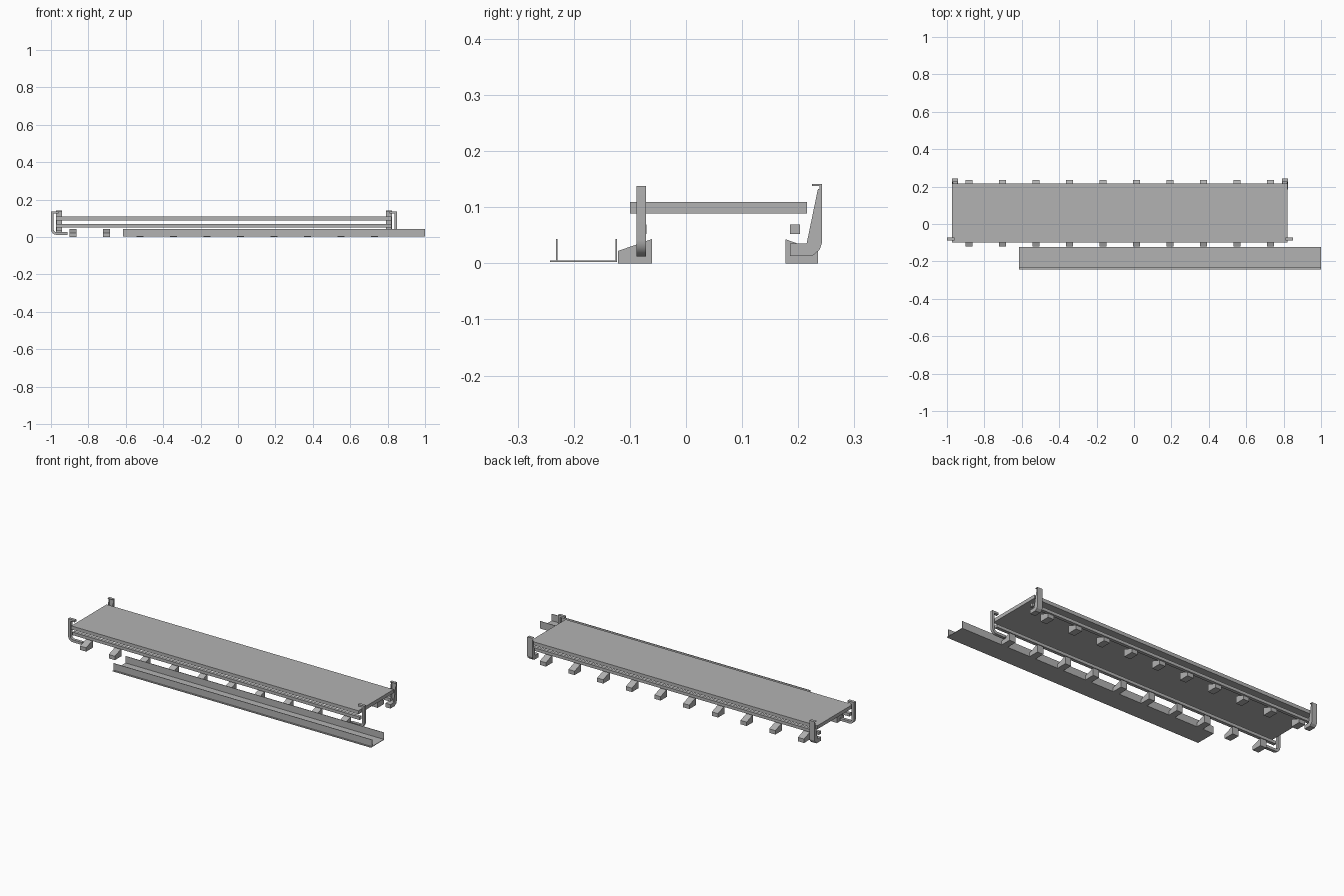
import bpy
import bmesh
import math

cube = bpy.data.objects.get("Cube")
if cube:
    bpy.data.objects.remove(cube, do_unlink=True)

# Single grey material
grey = bpy.data.materials.new("plain_grey")
grey.use_nodes = True
GREY = (0.448, 0.448, 0.448, 1.0)
grey.diffuse_color = GREY
grey.node_tree.nodes["Principled BSDF"].inputs["Base Color"].default_value = GREY

MID_X = -0.075      # middle of the deck
LEFT, RIGHT = -0.972, 0.822


def prism(name, profile, axis, start, end):
    """Extrude a closed profile along x (profile is y, z) or y (profile is x, z)."""
    bm = bmesh.new()
    place = (lambda p: (start, *p)) if axis == "x" else (lambda p: (p[0], start, p[1]))
    face = bm.faces.new([bm.verts.new(place(p)) for p in profile])
    moved = bmesh.ops.extrude_face_region(bm, geom=[face])["geom"]
    shift = (end - start, 0, 0) if axis == "x" else (0, end - start, 0)
    bmesh.ops.translate(bm, vec=shift, verts=[v for v in moved if isinstance(v, bmesh.types.BMVert)])
    bmesh.ops.recalc_face_normals(bm, faces=bm.faces)
    mesh = bpy.data.meshes.new(name)
    bm.to_mesh(mesh)
    bm.free()
    mesh.materials.append(grey)
    obj = bpy.data.objects.new(name, mesh)
    bpy.context.collection.objects.link(obj)
    return obj


def beam(name, x0, x1, y0, y1, z0, z1):
    return prism(name, [(y0, z0), (y1, z0), (y1, z1), (y0, z1)], "x", x0, x1)


def arc(cx, cz, radius, first, last, steps=6):
    angles = [math.radians(first + (last - first) * i / steps) for i in range(steps + 1)]
    return [(cx + radius * math.cos(a), cz + radius * math.sin(a)) for a in angles]


def flip(x):
    return 2 * MID_X - x


# Deck and the two rails beneath it
beam("deck", LEFT, RIGHT, -0.10, 0.216, 0.089, 0.109)
beam("front_rail", LEFT, RIGHT, -0.088, -0.07, 0.052, 0.069)
beam("back_rail", LEFT, RIGHT, 0.185, 0.203, 0.052, 0.069)

# Sloped support feet along both sides
front_foot = [(-0.121, 0), (-0.061, 0), (-0.061, 0.043), (-0.121, 0.022)]
back_foot = [(0.177, 0), (0.235, 0), (0.235, 0.022), (0.177, 0.043)]
for i in range(10):
    x = -0.883 + i * 0.1792
    prism("front_foot", front_foot, "x", x - 0.019, x + 0.019)
    prism("back_foot", back_foot, "x", x - 0.019, x + 0.019)

# Open channel in front, offset to the left
beam("channel_base", -0.615, 1.0, -0.242, -0.123, 0.002, 0.005)
beam("channel_front_wall", -0.615, 1.0, -0.232, -0.229, 0.005, 0.043)
beam("channel_back_wall", -0.615, 1.0, -0.126, -0.123, 0.005, 0.043)

# Hooked end clips at the front corners
hook = [(-0.96, 0.138), (-1.0, 0.138)]
hook += arc(-0.97, 0.042, 0.03, 180, 270)
hook += [(-0.912, 0.012), (-0.912, 0.026)]
hook += arc(-0.97, 0.042, 0.016, 270, 180)
hook += [(-0.986, 0.127), (-0.96, 0.127)]

# Back clips: lipped plate, tapered cheeks and a chamfered block
lip = [(0.225, 0.141), (0.242, 0.141), (0.242, 0.035), (0.238, 0.035), (0.238, 0.138), (0.225, 0.138)]
cheek = [(0.215, 0.035), (0.24, 0.035), (0.24, 0.132), (0.235, 0.132)]
block = [(0.185, 0.013), (0.225, 0.013), (0.238, 0.024), (0.242, 0.035), (0.185, 0.035)]

for side, place in (("right", lambda x: x), ("left", flip)):
    clip = prism(side + "_front_clip", [(place(x), z) for x, z in hook], "y", -0.088, -0.071)
    bpy.context.view_layer.objects.active = clip
    clip.select_set(True)
    bpy.ops.object.shade_smooth_by_angle(angle=math.radians(30))
    clip.select_set(False)
    prism(side + "_back_clip_plate", lip, "x", place(-0.973), place(-0.941))
    prism(side + "_back_clip_block", block, "x", place(-0.973), place(-0.941))
    for x in (-0.973, -0.945):
        prism(side + "_back_clip_cheek", cheek, "x", place(x), place(x + 0.004))
